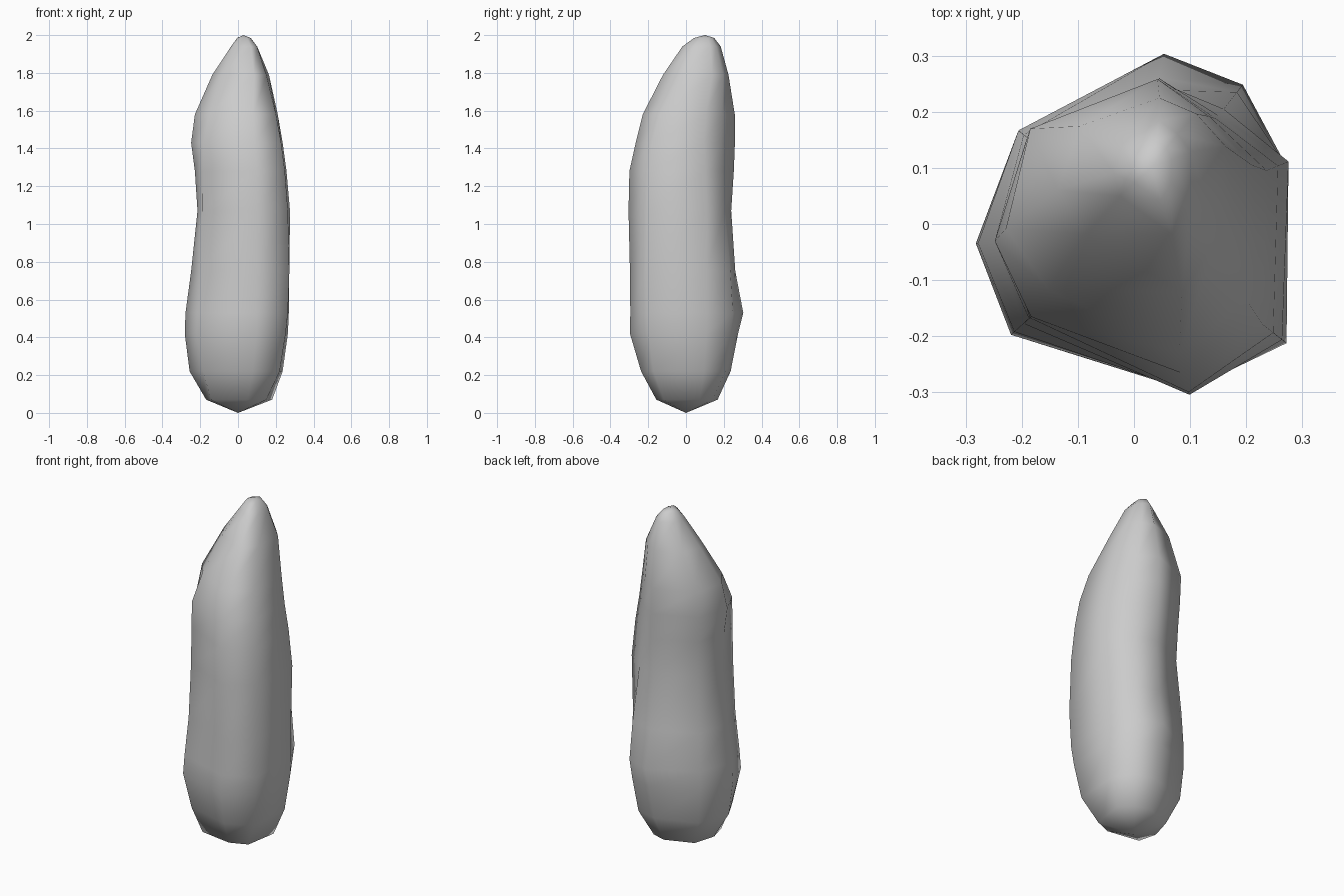
import bpy, bmesh
from math import radians, cos, sin

# Directions (degrees) of the vertical ridges of the stone
ANGLES = [22, 52, 80, 141, 187, 222, 288, 322]

# Cross-sections: height, centre x, centre y, radius along every ridge
RINGS = [
    (0.07, 0, 0, [.195, .18, .17, .17, .17, .19, .165, .19]),
    (0.22, 0, 0, [.255, .265, .24, .245, .258, .25, .25, .28]),
    (0.42, 0, 0, [.285, .30, .28, .265, .284, .295, .312, .32]),
    (0.53, 0, 0, [.29, .315, .308, .265, .28, .287, .31, .335]),
    (0.75, 0, 0, [.29, .298, .265, .253, .25, .265, .312, .345]),
    (1.07, 0, 0, [.297, .26, .243, .225, .216, .252, .32, .335]),
    (1.28, 0, 0, [.277, .245, .257, .235, .23, .25, .315, .315]),
    (1.43, 0, 0, [.255, .238, .263, .245, .25, .247, .28, .29]),
    (1.58, 0, .02, [.227, .218, .242, .238, .23, .205, .262, .255]),
    (1.79, .02, .08, [.155, .148, .147, .15, .157, .145, .212, .165]),
    (1.94, .03, .10, [.077, .077, .085, .065, .067, .075, .125, .09]),
    (1.985, .03, .10, [.04, .045, .05, .035, .035, .04, .06, .045]),
]

bm = bmesh.new()
rings = []
for z, cx, cy, radii in RINGS:
    rings.append([bm.verts.new((cx + r * cos(radians(a)), cy + r * sin(radians(a)), z))
                  for a, r in zip(ANGLES, radii)])

# Side facets between neighbouring sections
n = len(ANGLES)
for low, high in zip(rings, rings[1:]):
    for i in range(n):
        j = (i + 1) % n
        bm.faces.new((low[i], low[j], high[j], high[i]))

# Pointed foot and tip
foot = bm.verts.new((0, 0, 0))
tip = bm.verts.new((.03, .10, 2))
for i in range(n):
    j = (i + 1) % n
    bm.faces.new((foot, rings[0][j], rings[0][i]))
    bm.faces.new((tip, rings[-1][i], rings[-1][j]))

bmesh.ops.recalc_face_normals(bm, faces=bm.faces[:])
for f in bm.faces:
    f.smooth = True

# Tall standing stone
mesh = bpy.data.meshes.new("standing_stone")
bm.to_mesh(mesh)
bm.free()
stone = bpy.data.objects.new("standing_stone", mesh)
bpy.context.collection.objects.link(stone)
